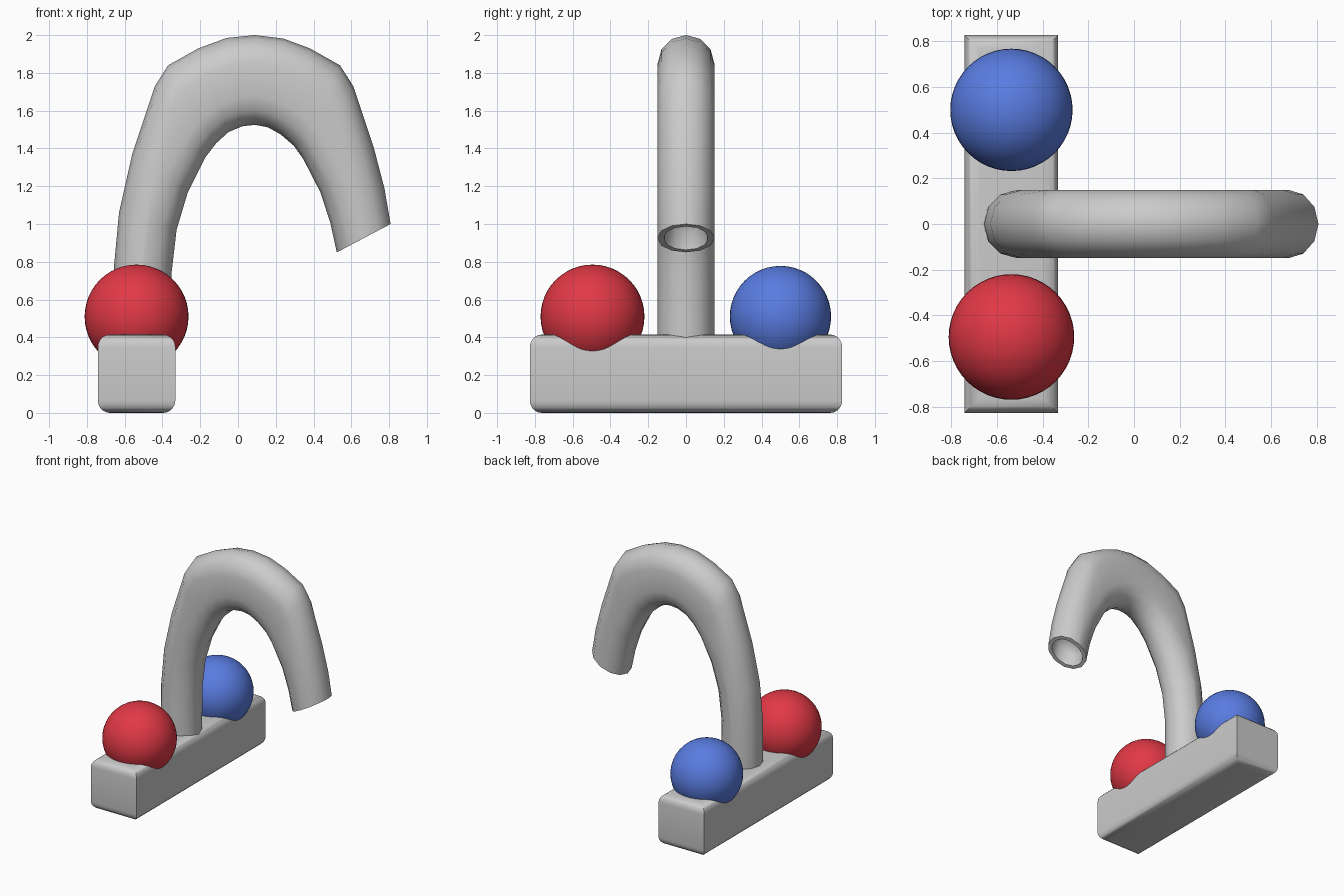
import bpy, bmesh, math
from mathutils import Vector

if "Cube" in bpy.data.objects:
    bpy.data.objects.remove(bpy.data.objects["Cube"])


def finish(name, bm, angle=60, color=None):
    bmesh.ops.recalc_face_normals(bm, faces=bm.faces)
    me = bpy.data.meshes.new(name)
    bm.to_mesh(me)
    bm.free()
    ob = bpy.data.objects.new(name, me)
    bpy.context.collection.objects.link(ob)
    if color:
        mat = bpy.data.materials.new(name + "_paint")
        mat.diffuse_color = color
        mat.use_nodes = True
        mat.node_tree.nodes["Principled BSDF"].inputs["Base Color"].default_value = mat.diffuse_color
        me.materials.append(mat)
    bpy.ops.object.select_all(action='DESELECT')
    ob.select_set(True)
    bpy.context.view_layer.objects.active = ob
    bpy.ops.object.shade_smooth_by_angle(angle=math.radians(angle))
    return ob


def loft(bm, rings):
    """Skin a list of closed vertex rings and cap both ends."""
    vs = [[bm.verts.new(p) for p in r] for r in rings]
    n = len(vs[0])
    for a, b in zip(vs, vs[1:]):
        for i in range(n):
            j = (i + 1) % n
            bm.faces.new((a[i], a[j], b[j], b[i]))
    bm.faces.new(vs[0])
    bm.faces.new(vs[-1])


# Base bar: square plan, top and bottom edges rolled over
W, L, H, R = 0.205, 0.827, 0.415, 0.065
cx = -0.537
steps = [math.radians(a) for a in range(0, 91, 18)]
levels = [(R * (1 - math.sin(a)), R * (1 - math.cos(a))) for a in steps]
levels += [(i, H - z) for i, z in reversed(levels)]
rings = [[(cx + sx * (W - i), sy * (L - i), z)
          for sx, sy in ((-1, -1), (1, -1), (1, 1), (-1, 1))] for i, z in levels]
bm = bmesh.new()
loft(bm, rings)
finish("base_bar", bm, 60)


# Spout: stadium section swept through (outer, inner) point pairs
def section(o, i, r):
    o, i = Vector((o[0], 0, o[1])), Vector((i[0], 0, i[1]))
    d = (o - i).normalized()
    side = Vector((0, 1, 0))
    ring = []
    for c, start in ((o - d * r, -90), (i + d * r, 90)):
        for k in range(7):
            a = math.radians(start + k * 30)
            ring.append(c + d * (r * math.cos(a)) + side * (r * math.sin(a)))
    return ring


pairs = [((-0.66, 0.37), (-0.355, 0.37)), ((-0.657, 0.77), (-0.352, 0.74)),
         ((-0.63, 1.06), (-0.325, 0.97)), ((-0.56, 1.37), (-0.265, 1.17)),
         ((-0.44, 1.73), (-0.175, 1.35)), ((-0.37, 1.84), (-0.115, 1.428)),
         ((-0.21, 1.93), (-0.05, 1.487)), ((-0.06, 1.985), (0.022, 1.517)),
         ((0.09, 2.0), (0.09, 1.525)),
         ((0.24, 1.982), (0.158, 1.512)), ((0.38, 1.93), (0.225, 1.475)),
         ((0.54, 1.84), (0.295, 1.415)), ((0.61, 1.73), (0.345, 1.345)),
         ((0.72, 1.40), (0.435, 1.17)), ((0.775, 1.19), (0.488, 1.01)),
         ((0.808, 1.0), (0.523, 0.85))]
rings = [section(o, i, 0.15) for o, i in pairs]
# recessed mouth
rings.append(section((0.783, 0.987), (0.548, 0.863), 0.115))
rings.append(section((0.755, 1.07), (0.54, 0.957), 0.10))
rings.append(section((0.685, 1.09), (0.575, 1.03), 0.055))
bm = bmesh.new()
loft(bm, rings)
finish("spout", bm, 50)


# Ball handles
for name, y, r, col in (("hot_handle", -0.495, 0.275, (0.75, 0.04, 0.06, 1)),
                        ("cold_handle", 0.5, 0.268, (0.1, 0.2, 0.75, 1))):
    bm = bmesh.new()
    bmesh.ops.create_uvsphere(bm, u_segments=48, v_segments=24, radius=r)
    bmesh.ops.translate(bm, verts=bm.verts, vec=(cx, y, 0.51))
    finish(name, bm, 60, col)
